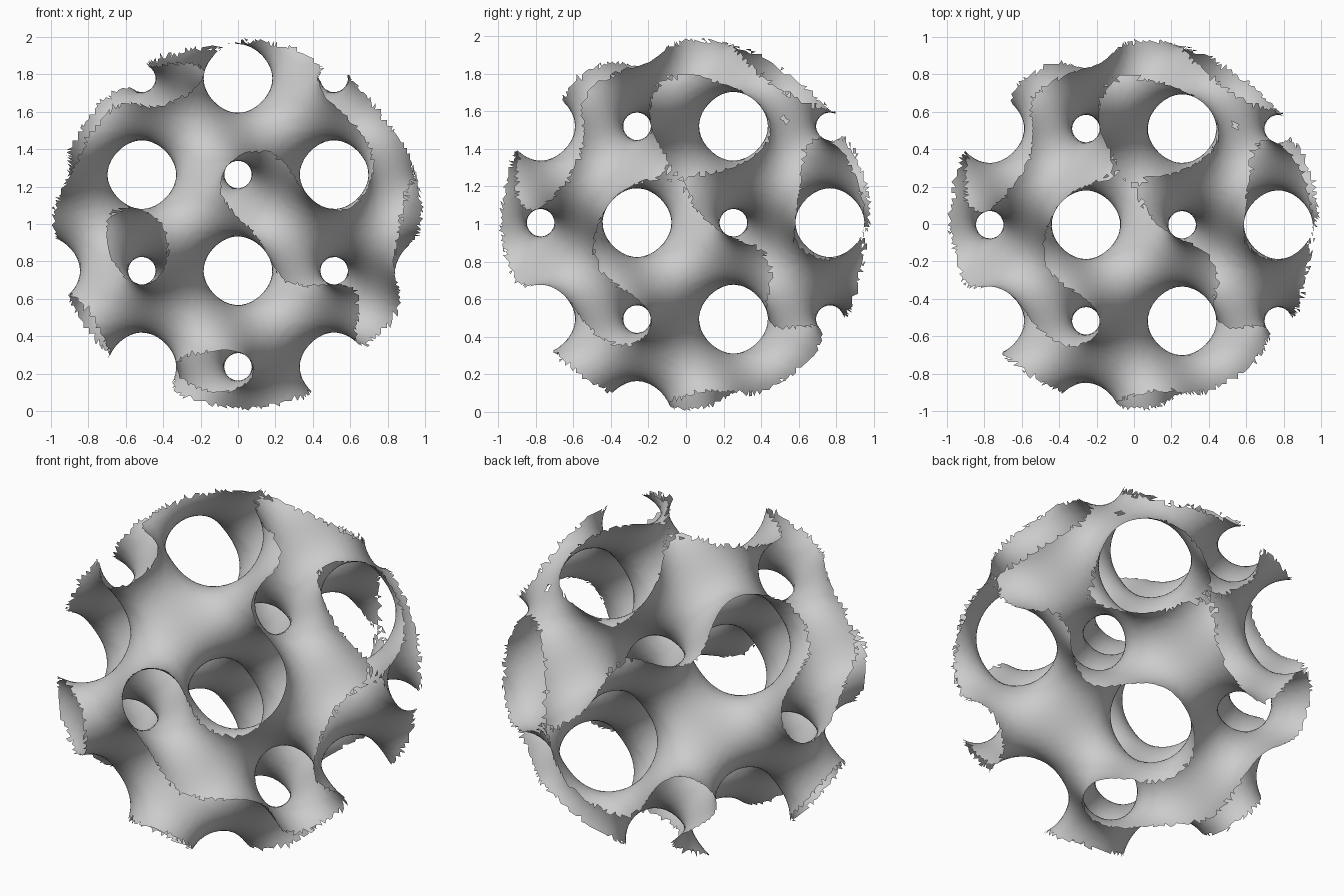
import bpy, bmesh, math, random
from itertools import product
from mathutils import Vector

random.seed(4)
cube = bpy.data.objects.get("Cube")
if cube:
    bpy.data.objects.remove(cube, do_unlink=True)

PERIOD = 1.027        # size of one repeating cell
LEVEL = 0.465         # uneven split between the two tunnel networks
RADIUS = 0.985        # ball that trims the surface
STEP = 0.03           # sampling grid
SHIFT = Vector((0, -0.004, 0.007))
K = 2 * math.pi / PERIOD
N = int(1.06 / STEP)


def field(p):
    x, y, z = (p - SHIFT) * K
    return (math.sin(x) * math.cos(y) + math.sin(y) * math.cos(z)
            + math.sin(z) * math.cos(x) - LEVEL)


def gradient(p):
    x, y, z = (p - SHIFT) * K
    s, c = math.sin, math.cos
    return K * Vector((c(x) * c(y) - s(z) * s(x),
                       c(y) * c(z) - s(x) * s(y),
                       c(z) * c(x) - s(y) * s(z)))


# sample the field on a grid around the ball
grid = {}
for key in product(range(-N, N + 1), repeat=3):
    p = Vector(key) * STEP
    if p.length < RADIUS + 4 * STEP:
        grid[key] = field(p)

AXES = ((1, 0, 0), (0, 1, 0), (0, 0, 1))
CORNERS = list(product((0, 1), repeat=3))
EDGES = [(a, b) for a in CORNERS for b in CORNERS
         if a < b and sum(abs(i - j) for i, j in zip(a, b)) == 1]


def add(a, b, sign=1):
    return tuple(i + sign * j for i, j in zip(a, b))


bm = bmesh.new()
cells = {}


def cell_vertex(cell):
    """One vertex per crossed cell, pulled onto the surface."""
    if cell not in cells:
        hits = []
        for a, b in EDGES:
            ka, kb = add(cell, a), add(cell, b)
            if ka not in grid or kb not in grid:
                return None
            fa, fb = grid[ka], grid[kb]
            if (fa < 0) != (fb < 0):
                hits.append(Vector(ka).lerp(Vector(kb), fa / (fa - fb)) * STEP)
        p = sum(hits, Vector()) / len(hits)
        for _ in range(2):
            g = gradient(p)
            p = p - g * (field(p) / g.length_squared)
        cells[cell] = bm.verts.new(p)
    return cells[cell]


# a quad around every crossed grid edge
for key, value in grid.items():
    for n in range(3):
        other = grid.get(add(key, AXES[n]))
        if other is None or (value < 0) == (other < 0):
            continue
        u, v = AXES[(n + 1) % 3], AXES[(n + 2) % 3]
        ring = [key, add(key, u, -1), add(add(key, u, -1), v, -1), add(key, v, -1)]
        verts = [cell_vertex(c) for c in ring]
        if None not in verts:
            bm.faces.new(verts if value < 0 else verts[::-1])

# trim to the ball with a ragged rim, and open the small chip on the diagonal
bmesh.ops.triangulate(bm, faces=bm.faces[:])
chip = Vector((0.54, 0.525, 0.555))
outside = []
for f in bm.faces:
    c = f.calc_center_median()
    if c.length > RADIUS + random.uniform(-0.01, 0.008) or (c - chip).length < 0.025:
        outside.append(f)
bmesh.ops.delete(bm, geom=outside, context='FACES')
bmesh.ops.translate(bm, verts=bm.verts[:], vec=(0, 0, 1))
for f in bm.faces:
    f.smooth = True

mesh = bpy.data.meshes.new("lattice_ball")
bm.to_mesh(mesh)
bm.free()
ball = bpy.data.objects.new("lattice_ball", mesh)
bpy.context.collection.objects.link(ball)

# plain grey
grey = bpy.data.materials.new("light_grey")
grey.use_nodes = True
colour = (0.6, 0.6, 0.6, 1)
grey.diffuse_color = colour
grey.node_tree.nodes["Principled BSDF"].inputs["Base Color"].default_value = colour
mesh.materials.append(grey)
